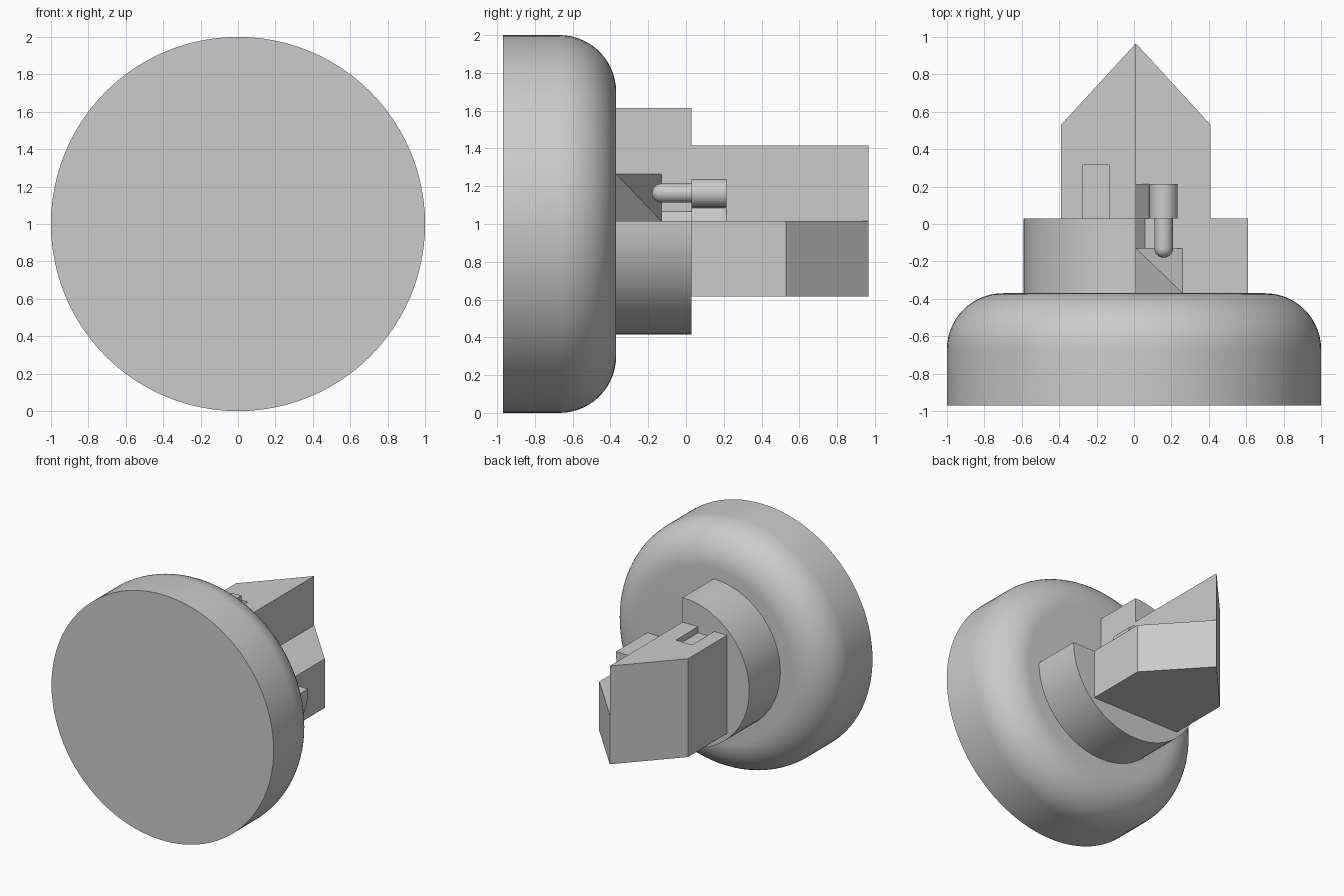
import bpy, bmesh, math
from mathutils import Vector

cube = bpy.data.objects.get("Cube")
if cube:
    bpy.data.objects.remove(cube, do_unlink=True)

grey = bpy.data.materials.new("plain grey")
grey.use_nodes = True
grey.diffuse_color = (0.6, 0.6, 0.6, 1)
grey.node_tree.nodes["Principled BSDF"].inputs["Base Color"].default_value = (0.6, 0.6, 0.6, 1)

X, Y, Z = Vector((1, 0, 0)), Vector((0, 1, 0)), Vector((0, 0, 1))
OUT = (X + Z).normalized()      # diagonal of the open quarter
SIDE = (X - Z).normalized()     # across that diagonal
AXIS = Vector((0.01, 0, 1.015))  # centre line of the shank


def finish(name, bm):
    bmesh.ops.remove_doubles(bm, verts=bm.verts, dist=1e-5)
    bmesh.ops.recalc_face_normals(bm, faces=bm.faces)
    mesh = bpy.data.meshes.new(name)
    bm.to_mesh(mesh)
    bm.free()
    mesh.materials.append(grey)
    obj = bpy.data.objects.new(name, mesh)
    bpy.context.collection.objects.link(obj)
    return obj


def smooth(obj):
    bpy.ops.object.select_all(action='DESELECT')
    obj.select_set(True)
    bpy.context.view_layer.objects.active = obj
    bpy.ops.object.shade_smooth_by_angle(angle=math.radians(30))


def extrude(name, points, a, b, n, lo, hi):
    """Profile in the a-b plane, swept along n, placed relative to the shank axis."""
    bm = bmesh.new()
    face = bm.faces.new([bm.verts.new(AXIS + a * p + b * q + n * lo) for p, q in points])
    ext = bmesh.ops.extrude_face_region(bm, geom=[face])
    verts = [v for v in ext["geom"] if isinstance(v, bmesh.types.BMVert)]
    bmesh.ops.translate(bm, verts=verts, vec=n * (hi - lo))
    return finish(name, bm)


def lathe(name, profile, centre, steps):
    """Revolve (radius, y) points about a line parallel to y."""
    bm = bmesh.new()
    verts = [bm.verts.new(centre + X * r + Y * y) for r, y in profile]
    edges = [bm.edges.new(pair) for pair in zip(verts, verts[1:])]
    bmesh.ops.spin(bm, geom=verts + edges, cent=centre, axis=Y,
                   angle=math.tau, steps=steps, use_duplicate=False)
    obj = finish(name, bm)
    smooth(obj)
    return obj


def cut(obj, cutter):
    mod = obj.modifiers.new("cut", 'BOOLEAN')
    mod.operation = 'DIFFERENCE'
    mod.solver = 'EXACT'
    mod.object = cutter
    bpy.context.view_layer.objects.active = obj
    bpy.ops.object.modifier_apply(modifier=mod.name)
    bpy.data.objects.remove(cutter, do_unlink=True)


def arc(radius, start, end, steps):
    angles = [math.radians(start + (end - start) * i / steps) for i in range(steps + 1)]
    return [(radius * math.cos(t), radius * math.sin(t)) for t in angles]


# Round head with a rounded back rim
rim = [(0.7 + c, -0.67 + s) for c, s in arc(0.3, 0, 90, 14)]
lathe("round_head", [(0, -0.97), (1, -0.97)] + rim + [(0, -0.37)], Z, 96)

# Three-quarter collar with a diagonal square socket
collar = extrude("collar", [(0, 0)] + arc(0.6, 90, 360, 60), X, Z, Y, -0.42, 0.03)
diamond = [(0.25, 0), (0, 0.25), (-0.25, 0), (0, -0.25)]
cut(collar, extrude("socket_cutter", diamond, X, Z, Y, -0.5, -0.13))
smooth(collar)

# Ramp filling the socket
h = 0.25 / math.sqrt(2)
extrude("socket_ramp", [(-h, -0.13), (h, -0.37), (h, -0.4), (-h, -0.4)], OUT, Y, SIDE, -h, h)

# Pointed square shank with one quarter removed and a shallow slot on top
pentagon = [(-0.4, 0.03), (0.4, 0.03), (0.4, 0.53), (0, 0.965), (-0.4, 0.53)]
shank = extrude("pointed_shank", pentagon, X, Y, Z, -0.4, 0.4)
quarter = [(0, 0), (1, 0), (1, 1), (0, 1)]
cut(shank, extrude("quarter_cutter", quarter, X, Z, Y, -0.5, 1.5))
slot = [(-0.285, 0), (-0.14, 0), (-0.14, 0.315), (-0.285, 0.315)]
cut(shank, extrude("slot_cutter", slot, X, Y, Z, 0.35, 0.5))

# Small chamfer strips in the inner corner
for name, size, lo, hi in (("front_strip", 0.05, -0.13, 0.03), ("rear_strip", 0.07, 0.03, 0.215)):
    extrude(name, [(-0.02, -0.02), (size + 0.02, -0.02), (-0.02, size + 0.02)], X, Z, Y, lo, hi)

# Round-nosed pin with a thicker barrel
nose = [(c, -0.13 + s) for c, s in arc(0.05, -90, 0, 8)]
lathe("pin", nose + [(0.05, 0.03), (0.075, 0.03), (0.075, 0.215), (0, 0.215)],
      AXIS + OUT * 0.21, 32)
